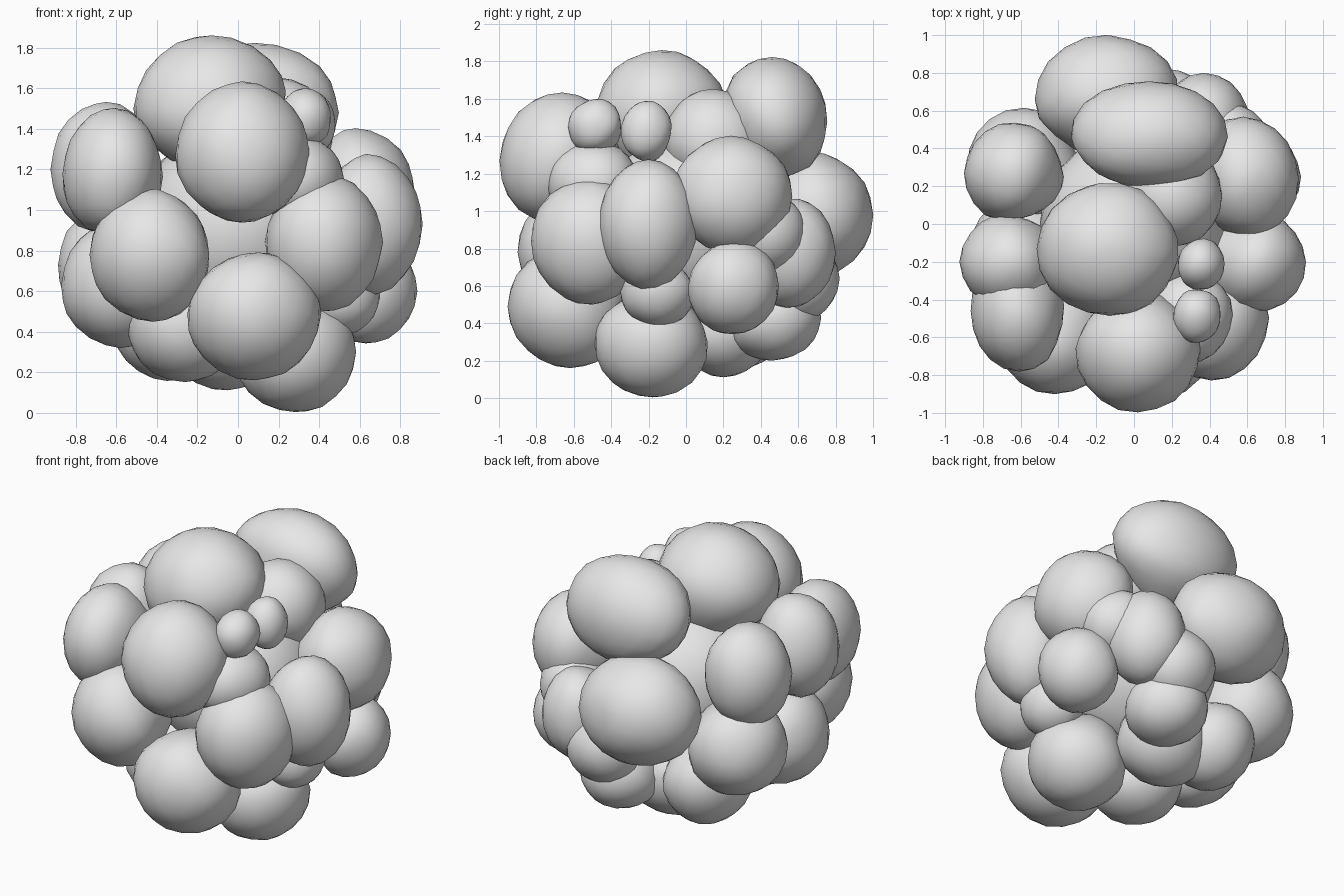
import bpy
import bmesh
from mathutils import Vector, noise

default_cube = bpy.data.objects.get("Cube")
if default_cube:
    bpy.data.objects.remove(default_cube, do_unlink=True)

# One plain grey for every part
grey = bpy.data.materials.new("plain_grey")
grey.use_nodes = True
colour = (.8, .8, .8, 1)
grey.diffuse_color = colour
for node in grey.node_tree.nodes:
    if node.type == 'BSDF_PRINCIPLED':
        node.inputs["Base Color"].default_value = colour

CORE = Vector((0, 0, .92))


def lobe(name, centre, radii):
    """Smooth, slightly lumpy ellipsoid that narrows towards the core."""
    centre = Vector(centre)
    outward = (centre - CORE).normalized()
    bm = bmesh.new()
    bmesh.ops.create_icosphere(bm, subdivisions=3, radius=1)
    for vert in bm.verts:
        unit = vert.co.copy()
        along = unit.dot(outward)
        if along < 0:
            axial = outward * along
            unit = axial + (unit - axial) * (1 + .25 * along)
        unit *= 1 + .035 * noise.noise(unit * 1.5 + centre * 7)
        vert.co = Vector(u * r for u, r in zip(unit, radii))
    for face in bm.faces:
        face.smooth = True
    mesh = bpy.data.meshes.new(name)
    bm.to_mesh(mesh)
    bm.free()
    mesh.materials.append(grey)
    obj = bpy.data.objects.new(name, mesh)
    obj.location = centre
    bpy.context.collection.objects.link(obj)
    return obj


# Hidden middle that closes the gaps
lobe("inner_core", CORE, (.5, .5, .5))

# Crown
lobe("top_front_lobe", (-.13, -.13, 1.5), (.38, .36, .36))
lobe("top_back_lobe", (.08, .46, 1.48), (.42, .3, .34))
lobe("top_saddle_lobe", (.2, .15, 1.36), (.27, .28, .29))
lobe("small_crown_bud_front", (.33, -.48, 1.45), (.13, .15, .15))
lobe("small_crown_bud_back", (.35, -.21, 1.42), (.13, .14, .17))

# Front
lobe("front_upper_lobe", (.02, -.66, 1.27), (.33, .34, .36))
lobe("front_lower_lobe", (.08, -.62, .49), (.33, .33, .33))
lobe("front_right_lobe", (-.42, -.58, .78), (.31, .32, .33))
lobe("front_left_lobe", (.41, -.5, .84), (.3, .33, .34))
lobe("front_left_shoulder", (.28, -.48, 1.15), (.24, .26, .22))

# Right flank
lobe("right_front_upper_lobe", (-.61, -.46, 1.18), (.26, .32, .32))
lobe("right_middle_upper_lobe", (-.65, -.2, 1.2), (.27, .26, .33))
lobe("right_back_upper_lobe", (-.63, .27, 1.19), (.27, .27, .33))
lobe("right_back_lower_lobe", (-.58, .31, .73), (.31, .3, .31))
lobe("right_middle_lower_lobe", (-.58, -.15, .63), (.29, .31, .31))

# Left flank
lobe("left_front_upper_lobe", (.63, -.2, .93), (.28, .27, .35))
lobe("left_back_upper_lobe", (.58, .24, 1.08), (.29, .33, .32))
lobe("left_lower_lobe", (.63, .25, .6), (.25, .25, .26))
lobe("left_gap_lobe", (.5, -.15, .57), (.2, .2, .19))

# Back
lobe("back_large_lobe", (-.14, .66, .98), (.39, .34, .34))
lobe("back_left_lobe", (.37, .54, .78), (.24, .26, .3))
lobe("back_left_shoulder", (.5, .42, .88), (.22, .22, .22))
lobe("back_lower_lobe", (.17, .59, .64), (.24, .23, .24))
lobe("back_bottom_lobe", (.14, .46, .43), (.25, .26, .23))

# Underside
lobe("bottom_front_lobe", (.28, -.18, .3), (.3, .31, .3))
lobe("bottom_back_lobe", (-.05, .2, .39), (.3, .27, .28))
lobe("bottom_right_back_lobe", (-.35, .28, .44), (.27, .28, .28))
lobe("bottom_right_front_lobe", (-.26, -.3, .43), (.29, .29, .28))
